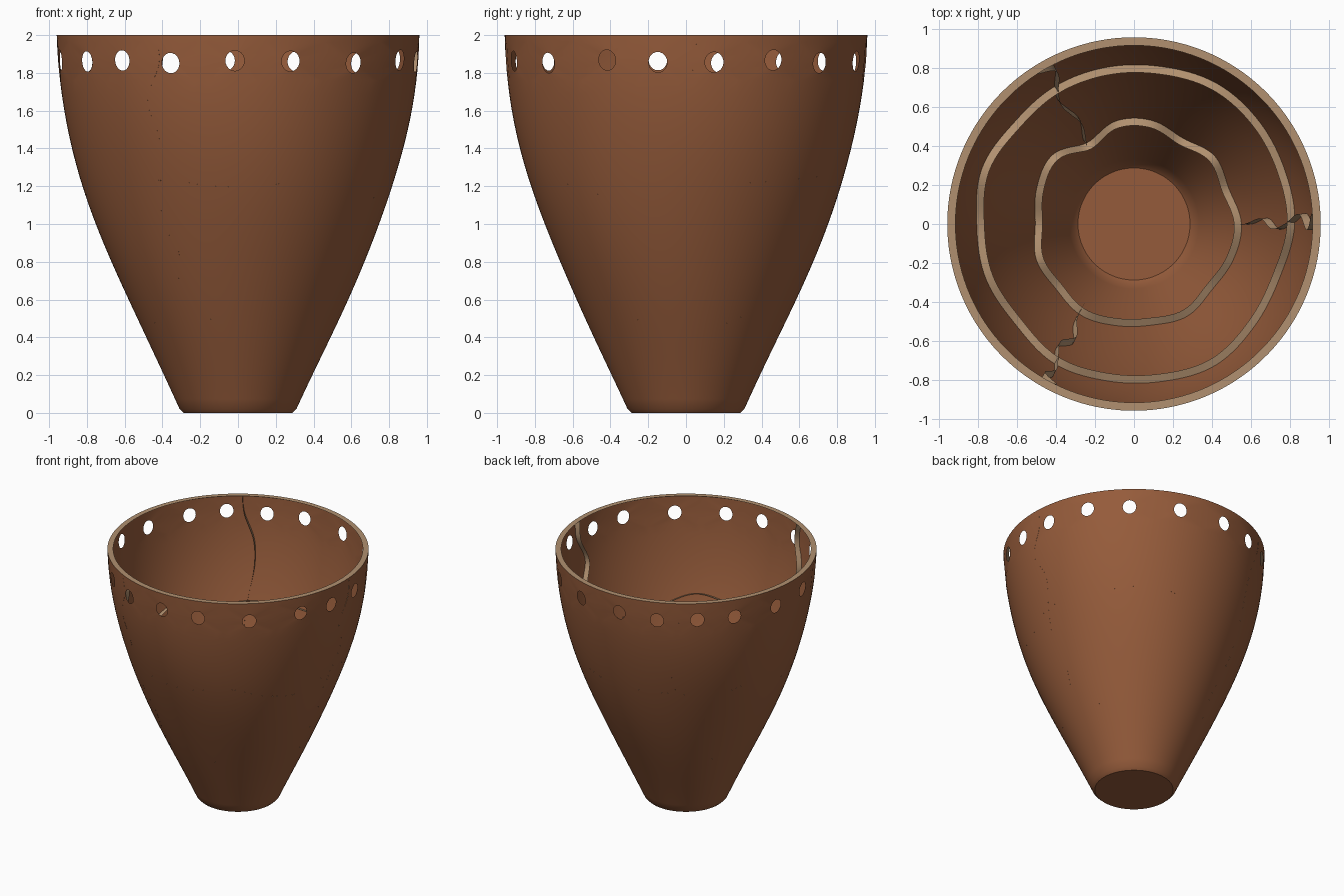
import bpy, bmesh, math
from mathutils import Vector

if "Cube" in bpy.data.objects:
    bpy.data.objects.remove(bpy.data.objects["Cube"], do_unlink=True)


def material(name, rgb):
    m = bpy.data.materials.new(name)
    m.use_nodes = True
    col = (*rgb, 1.0)
    m.diffuse_color = col
    m.node_tree.nodes["Principled BSDF"].inputs["Base Color"].default_value = col
    return m


clay = material("fired clay brown", (0.30, 0.105, 0.043))
core = material("raw edge tan", (0.44, 0.28, 0.16))

HEIGHT, WALL = 2.0, 0.042


# Smooth flared wall profile
def radius(z):
    u = 2 * z
    a = u * (u - 1)
    b = a * (u - 2)
    r = 0.30 + 0.235 * u - 0.01 * a - 0.0075 * b + 0.00083 * b * (u - 3)
    return r - max(0, 0.02 - z) * 0.6


def height_at(r):
    lo, hi = 0.0, HEIGHT
    for _ in range(30):
        mid = (lo + hi) / 2
        lo, hi = (mid, hi) if radius(mid) < r else (lo, mid)
    return lo


# A point on the wall, pushed inwards by depth along the surface normal
def wall_point(t, z, depth=0.0, flat=False):
    slope = 0 if flat else (radius(z + 0.01) - radius(z - 0.01)) / 0.02
    k = depth / math.hypot(1, slope)
    wobble = 0.004 * math.sin(3 * t + 4 * z) * math.sin(math.pi * z / HEIGHT)
    r = radius(z) + wobble - k
    return Vector((r * math.cos(t), r * math.sin(t), z + k * slope))


def spline(a, b, c, d, f):
    return b + 0.5 * f * (c - a + f * (2 * a - 5 * b + 4 * c - d + f * (3 * (b - c) + d - a)))


def smooth_list(vals, steps, closed):
    n = len(vals)
    pick = (lambda i: vals[i % n]) if closed else (lambda i: vals[max(0, min(n - 1, i))])
    out = [spline(pick(i - 1), pick(i), pick(i + 1), pick(i + 2), s / steps)
           for i in range(n if closed else n - 1) for s in range(steps)]
    return out if closed else out + [vals[-1]]


def finish(bm, name, mat):
    me = bpy.data.meshes.new(name)
    bm.to_mesh(me)
    bm.free()
    me.materials.append(mat)
    ob = bpy.data.objects.new(name, me)
    bpy.context.collection.objects.link(ob)
    bpy.ops.object.select_all(action="DESELECT")
    ob.select_set(True)
    bpy.context.view_layer.objects.active = ob
    bpy.ops.object.shade_smooth_by_angle(angle=math.radians(40))
    return ob


# Ribbon standing inwards from the wall along a path of (angle, height)
def edge_strip(name, path, closed=False, flat=False):
    bm = bmesh.new()
    pairs = [[bm.verts.new(wall_point(t, z, d, flat)) for d in (0, WALL)] for t, z in path]
    for i in range(len(pairs) - (not closed)):
        p, q = pairs[i], pairs[(i + 1) % len(pairs)]
        bm.faces.new((p[0], q[0], q[1], p[1]))
    finish(bm, name, core)


# Pot wall: columns grouped so that each hole sits in its own cell
holes = [-147, -130, -112, -91, -73, -50, -26, -9, 9, 29, 48, 71, 94, 112, 130, 147, 169, 189]
COLS, ROWS = 8, 4
n = len(holes)
edges = [(holes[i] + holes[(i + 1) % n] + (360 if i == n - 1 else 0)) / 2 for i in range(n)]
starts = [edges[-1] - 360] + edges[:-1]
angles = [math.radians(a + (b - a) * k / COLS) for a, b in zip(starts, edges) for k in range(COLS)]
band_low, band_high = 1.76, 1.96
lower = [0, 0.02] + [band_low * k / 24 for k in range(1, 24)]
levels = lower + [band_low + (band_high - band_low) * k / ROWS for k in range(ROWS + 1)] + [HEIGHT]
first = len(lower)

bm = bmesh.new()
grid = [[bm.verts.new(wall_point(t, z)) for t in angles] for z in levels]
total = len(angles)
for j in range(len(levels) - 1):
    if first <= j < first + ROWS:
        continue
    for i in range(total):
        k = (i + 1) % total
        bm.faces.new((grid[j][i], grid[j][k], grid[j + 1][k], grid[j + 1][i]))
bm.faces.new(list(reversed(grid[0])))

# Punched holes: bridge each cell outline to a circle
for h, deg in enumerate(holes):
    c0, c1, r0, r1 = h * COLS, (h + 1) * COLS, first, first + ROWS
    outline = [(r0, c) for c in range(c0, c1)] + [(r, c1) for r in range(r0, r1)]
    outline += [(r1, c) for c in range(c1, c0, -1)] + [(r, c0) for r in range(r1, r0, -1)]
    outer = [grid[r][c % total] for r, c in outline]
    zc = 1.86 + 0.008 * math.sin(h * 2.3)
    size, count = 0.05, len(outer)
    inner = []
    for k in range(count):
        a = math.radians(-150) + math.tau * k / count
        t = math.radians(deg) + size * math.cos(a) / radius(zc)
        inner.append(bm.verts.new(wall_point(t, zc + size * 1.08 * math.sin(a))))
    for k in range(count):
        m = (k + 1) % count
        bm.faces.new((outer[k], outer[m], inner[m], inner[k]))
bmesh.ops.delete(bm, geom=[v for v in bm.verts if not v.link_faces], context="VERTS")
finish(bm, "pot_wall", clay)

# Flat rim
edge_strip("rim", [(t, HEIGHT) for t in angles], closed=True, flat=True)

# Wavy ring joints, given by their radius every 20 degrees
rings = {
    "upper_ring_joint": [.83, .825, .83, .835, .82, .82, .82, .81, .83,
                         .805, .81, .80, .83, .82, .82, .835, .81, .80],
    "lower_ring_joint": [.55, .52, .545, .51, .54, .535, .48, .55, .535,
                         .51, .535, .52, .54, .53, .53, .55, .525, .54],
}
for name, radii in rings.items():
    rs = smooth_list(radii, 8, True)
    edge_strip(name, [(math.tau * i / len(rs), height_at(r)) for i, r in enumerate(rs)], closed=True)

# Upright cracks, given by their angle at each height
crack_z = [2, 1.85, 1.65, 1.45, 1.2, 1, 0.85, 0.65, 0.44]
cracks = {
    "left_crack": [3, 3, -2, 3.5, 0, -2, 2.5, 0, 0],
    "back_crack": [123, 122, 117.5, 117, 120, 121.5, 120, 117.5, 121],
    "front_crack": [-117, -116, -121, -118, -120, -122, -117, -121, -122],
}
zs = smooth_list(crack_z, 8, False)
for name, degs in cracks.items():
    ts = smooth_list(degs, 8, False)
    path = [(math.radians(t), z) for t, z in zip(ts, zs)]
    edge_strip(name, path, flat=True)
